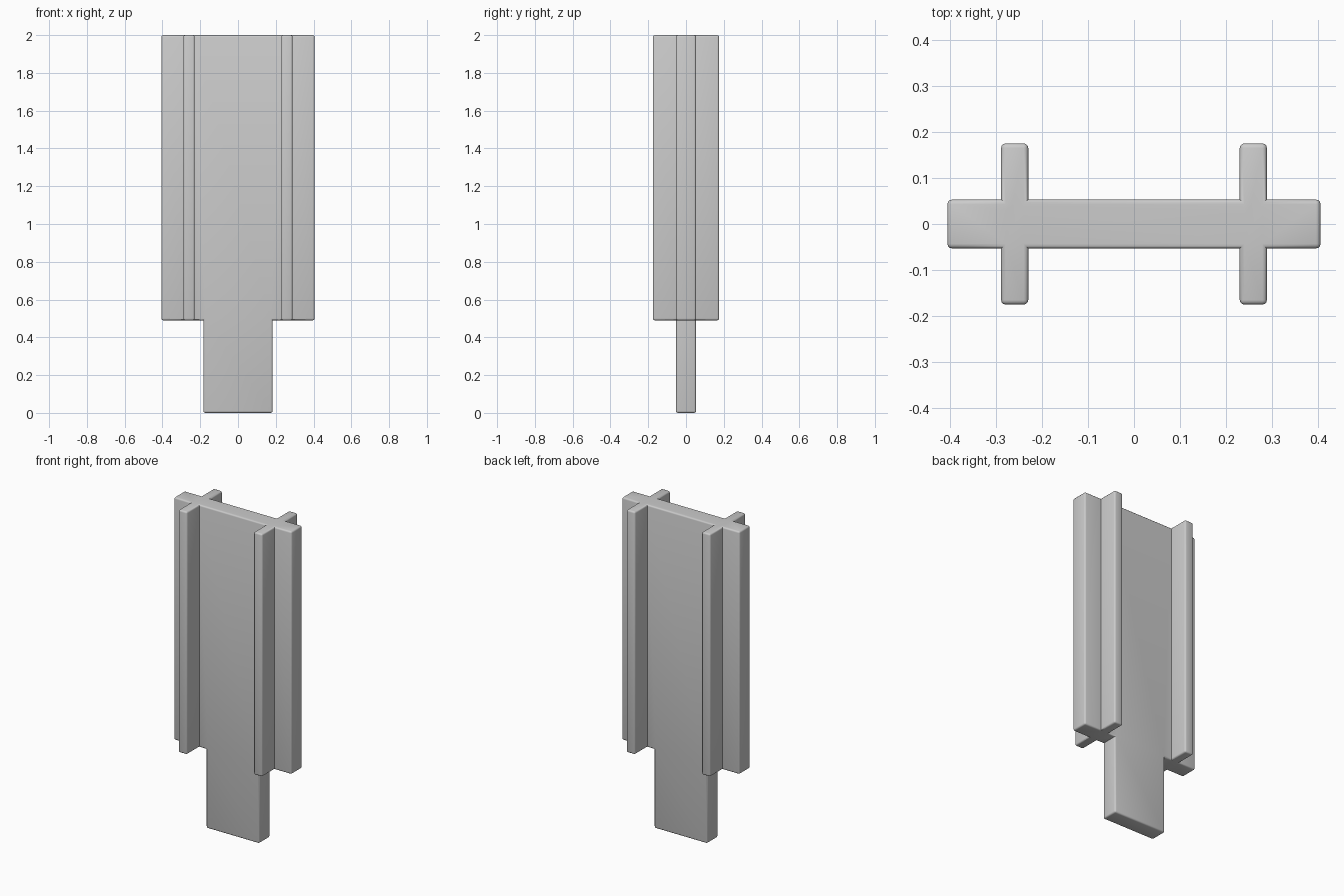
import bpy
import bmesh

default = bpy.data.objects.get("Cube")
if default:
    bpy.data.objects.remove(default, do_unlink=True)

HALF_DEPTH = 0.053
BASE_Z, TOP_Z = 0.49, 2.0

grey = bpy.data.materials.new("plain grey")
grey.use_nodes = True
colour = (0.6, 0.6, 0.6, 1)
grey.diffuse_color = colour
grey.node_tree.nodes["Principled BSDF"].inputs["Base Color"].default_value = colour


def extrude_outline(name, outline, half_depth):
    """Extrude an x-z outline along y and round its convex edges."""
    bm = bmesh.new()
    face = bm.faces.new([bm.verts.new((x, -half_depth, z)) for x, z in outline])
    moved = bmesh.ops.extrude_face_region(bm, geom=[face])["geom"]
    verts = [v for v in moved if isinstance(v, bmesh.types.BMVert)]
    bmesh.ops.translate(bm, verts=verts, vec=(0, 2 * half_depth, 0))
    bmesh.ops.recalc_face_normals(bm, faces=bm.faces)
    convex = [e for e in bm.edges if e.calc_face_angle_signed() > 0.1]
    bmesh.ops.bevel(bm, geom=convex, offset=0.01, offset_type='OFFSET',
                    segments=3, profile=0.5, affect='EDGES', clamp_overlap=True)
    mesh = bpy.data.meshes.new(name)
    bm.to_mesh(mesh)
    bm.free()
    mesh.materials.append(grey)
    obj = bpy.data.objects.new(name, mesh)
    bpy.context.collection.objects.link(obj)
    return obj


# Wide panel narrowing to a tang at the bottom
right_half = [(0.183, 0), (0.183, BASE_Z), (0.405, BASE_Z), (0.405, TOP_Z)]
left_half = [(-x, z) for x, z in reversed(right_half)]
panel = extrude_outline("panel_with_ribs", right_half + left_half, HALF_DEPTH)

# Upright ribs passing through the panel, joined to it
bpy.context.view_layer.objects.active = panel
for side, label in ((-1, "right_rib"), (1, "left_rib")):
    a, b = side * 0.259 - 0.0295, side * 0.259 + 0.0295
    rib = extrude_outline(label, [(a, BASE_Z), (b, BASE_Z), (b, TOP_Z), (a, TOP_Z)], 0.175)
    rib.hide_render = True
    union = panel.modifiers.new(label, 'BOOLEAN')
    union.operation = 'UNION'
    union.solver = 'EXACT'
    union.object = rib
    bpy.ops.object.modifier_apply(modifier=union.name)
    bpy.data.objects.remove(rib, do_unlink=True)

# Smooth rounded edges, crisp inner corners
panel.select_set(True)
bpy.ops.object.shade_smooth_by_angle(angle=0.6)
